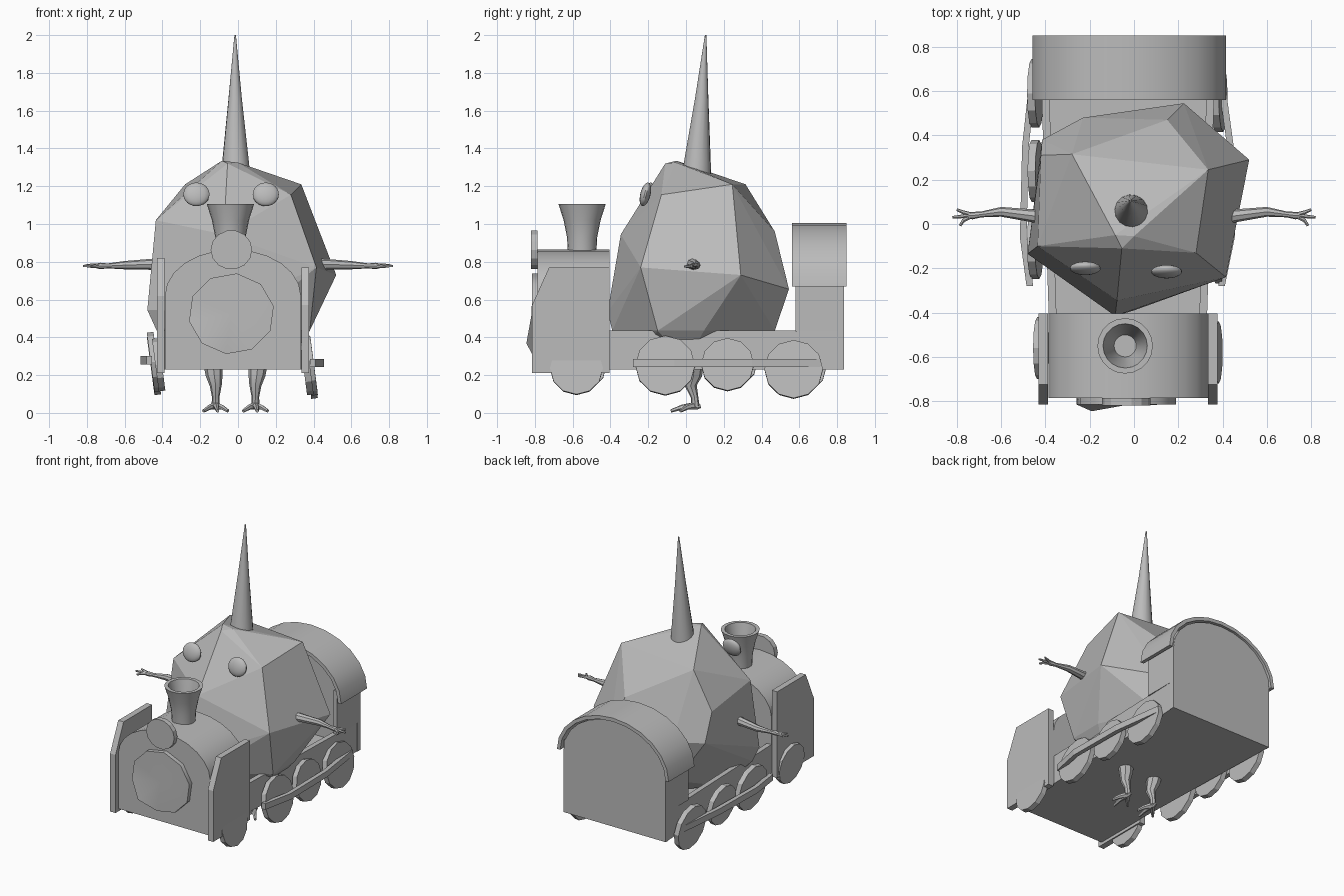
import bpy, bmesh, math
from mathutils import Vector, Matrix

if "Cube" in bpy.data.objects:
    bpy.data.objects.remove(bpy.data.objects["Cube"])

grey = bpy.data.materials.new("plain grey")
grey.diffuse_color = (0.5, 0.5, 0.5, 1)
grey.use_nodes = True
grey.node_tree.nodes["Principled BSDF"].inputs["Base Color"].default_value = grey.diffuse_color


def finish(bm, name, smooth=False):
    bmesh.ops.recalc_face_normals(bm, faces=bm.faces)
    me = bpy.data.meshes.new(name)
    bm.to_mesh(me)
    bm.free()
    ob = bpy.data.objects.new(name, me)
    bpy.context.collection.objects.link(ob)
    me.materials.append(grey)
    if smooth:
        bpy.ops.object.select_all(action='DESELECT')
        ob.select_set(True)
        bpy.context.view_layer.objects.active = ob
        bpy.ops.object.shade_smooth_by_angle(angle=math.radians(40))
    return ob


def prism(name, outline, depth, smooth=False):
    """Extrude a closed 3D outline along a vector."""
    bm = bmesh.new()
    a = [bm.verts.new(p) for p in outline]
    b = [bm.verts.new(Vector(p) + Vector(depth)) for p in outline]
    bm.faces.new(a)
    bm.faces.new(b)
    n = len(a)
    for i in range(n):
        j = (i + 1) % n
        bm.faces.new((a[i], a[j], b[j], b[i]))
    return finish(bm, name, smooth)


def tube(bm, path, sides=8):
    """Add a tapering tube; path holds (x, y, z, radius)."""
    rings = []
    pts = [Vector(p[:3]) for p in path]
    for i, p in enumerate(path):
        d = (pts[min(i + 1, len(pts) - 1)] - pts[max(i - 1, 0)]).normalized()
        u = d.orthogonal().normalized() if i == 0 else (u - d * u.dot(d)).normalized()
        v = d.cross(u)
        rings.append([bm.verts.new(pts[i] + p[3] * (u * math.cos(t) + v * math.sin(t)))
                      for t in (math.tau * k / sides for k in range(sides))])
    for a, b in zip(rings, rings[1:]):
        for k in range(sides):
            m = (k + 1) % sides
            bm.faces.new((a[k], a[m], b[m], b[k]))
    bm.faces.new(rings[0])
    bm.faces.new(rings[-1])


def arch(cx, hw, base, height, y, steps=12):
    return [(cx + hw * math.cos(math.pi * i / steps), y,
             base + height * math.sin(math.pi * i / steps)) for i in range(steps + 1)]


def disc(name, centre, r, thick, sides=12, tilt=0):
    """Wheel-like disc with its axis along x."""
    bm = bmesh.new()
    rot = Matrix.Rotation(tilt, 4, 'Y') @ Matrix.Rotation(math.pi / 2, 4, 'Y')
    bmesh.ops.create_cone(bm, cap_ends=True, segments=sides, radius1=r, radius2=r,
                          depth=thick, matrix=Matrix.Translation(centre) @ rot)
    return finish(bm, name)


# Boiler with arched top
prism("boiler", arch(-0.027, 0.36, 0.62, 0.245, -0.785)
      + [(-0.387, -0.785, 0.23), (0.333, -0.785, 0.23)], (0, 0.38, 0), True)

# Boiler front plate with one rim corner bent outward, and round lamp
bm = bmesh.new()
rim = [(-0.035 + 0.228 * math.cos(t), 0.525 + 0.215 * math.sin(t))
       for t in (math.tau * (i + 0.3) / 10 for i in range(10))]
front = [bm.verts.new((x, -0.845 if i == 6 else -0.815, z)) for i, (x, z) in enumerate(rim)]
back = [bm.verts.new((x, -0.78, z)) for x, z in rim]
hub = bm.verts.new((-0.035, -0.817, 0.525))
for i in range(10):
    j = (i + 1) % 10
    bm.faces.new((front[i], front[j], hub))
    bm.faces.new((front[i], front[j], back[j], back[i]))
bm.faces.new(back)
finish(bm, "boiler_front_plate", True)
prism("lamp", [(-0.035 + 0.11 * math.cos(math.tau * i / 14), -0.82,
                0.863 + 0.104 * math.sin(math.tau * i / 14)) for i in range(14)], (0, 0.035, 0))

# Hollow flared chimney
bm = bmesh.new()
profile = [(0.075, 0.84), (0.08, 0.93), (0.098, 1.02), (0.125, 1.105),
           (0.1, 1.105), (0.075, 1.0), (0.05, 0.88)]
vs = [bm.verts.new((r - 0.04, -0.55, z)) for r, z in profile]
es = [bm.edges.new(e) for e in zip(vs, vs[1:])]
bmesh.ops.spin(bm, geom=vs + es, cent=(-0.04, -0.55, 0), axis=(0, 0, 1),
               angle=math.tau, steps=20, use_duplicate=False)
bmesh.ops.remove_doubles(bm, verts=bm.verts, dist=0.0005)
bmesh.ops.holes_fill(bm, edges=bm.edges, sides=0)
finish(bm, "chimney", True)

# Open tray: floor and two side walls spreading toward the back
prism("tray_floor", [(-0.38, -0.41, 0.23), (0.33, -0.41, 0.23),
                     (0.37, 0.835, 0.23), (-0.42, 0.835, 0.23)], (0, 0, 0.03))
for side, xf, xb in (("left", -0.385, -0.425), ("right", 0.33, 0.37)):
    t = 0.035 if side == "left" else -0.035
    prism(side + "_tray_wall", [(xf, -0.41, 0.23), (xb, 0.835, 0.23), (xb + t, 0.835, 0.23),
                                (xf + t, -0.41, 0.23)], (0, 0, 0.205))

# Cab: side walls, arched back wall, curved roof
for side, x in (("left", -0.425), ("right", 0.34)):
    prism(side + "_cab_wall", [(x, 0.58, 0.43), (x, 0.835, 0.43), (x, 0.835, 0.74),
                               (x, 0.58, 0.74)], (0.03, 0, 0))
prism("cab_back_wall", arch(-0.0275, 0.4, 0.67, 0.305, 0.805)
      + [(-0.4275, 0.805, 0.23), (0.3725, 0.805, 0.23)], (0, 0.032, 0))
prism("cab_roof", arch(-0.022, 0.437, 0.67, 0.335, 0.56)
      + arch(-0.022, 0.412, 0.67, 0.31, 0.56)[::-1], (0, 0.29, 0), True)

# Front side shields with a cut corner
for side, x, lift in (("left", -0.43, 0.05), ("right", 0.335, 0)):
    prism(side + "_shield", [(x, -0.815, 0.21), (x, -0.405, 0.21), (x, -0.405, 0.77 + lift),
                             (x, -0.725, 0.77 + lift), (x, -0.815, 0.57 + lift)], (0.042, 0, 0))

# Wheels: y, z, radius on each side
for i, (y, z, r) in enumerate(((-0.58, 0.235, 0.14), (-0.11, 0.25, 0.158),
                               (0.22, 0.255, 0.14), (0.57, 0.23, 0.155))):
    disc(f"right_wheel_{i}", (0.365 if i == 0 else 0.385, y, z), r, 0.035, 12, -0.13)
    disc(f"left_wheel_{i}", (-0.42 if i == 0 else -0.445, y + 0.02, z + 0.02), r, 0.035, 12, -0.13)

# Bent coupling rods
for side, z, xs in (("left", 0.257, (-0.485, -0.515, -0.505, -0.465)),
                    ("right", 0.242, (0.41, 0.455, 0.45, 0.4))):
    ys = (-0.28, -0.06, 0.35, 0.715)
    t = 0.03 if side == "left" else -0.03
    prism(side + "_rod", [(x, y, z) for x, y in zip(xs, ys)]
          + [(x + t, y, z) for x, y in zip(xs[::-1], ys[::-1])], (0, 0, 0.043))

# Faceted boulder body
bm = bmesh.new()
for p in ((-0.085, -0.05, 1.335), (0, -0.055, 1.325), (-0.055, -0.11, 1.32),
          (0.335, 0.245, 1.21), (0.28, -0.13, 1.155), (-0.28, 0.315, 1.21),
          (0.15, 0.47, 0.96), (0.225, 0.545, 0.655), (0.52, 0.29, 0.73),
          (0.415, -0.24, 0.77), (-0.077, -0.345, 0.945), (-0.085, -0.415, 0.535),
          (-0.435, -0.1, 1.02), (-0.48, -0.135, 0.545), (-0.415, 0.38, 0.75),
          (-0.42, 0.31, 0.95), (-0.23, 0.48, 0.75), (0.38, -0.15, 0.435),
          (0.38, 0.095, 0.435), (0.2, 0.47, 0.435), (-0.2, 0.4, 0.435),
          (-0.43, -0.13, 0.435), (0, -0.39, 0.435), (0.25, 0, 0.27),
          (0, 0.3, 0.27), (-0.28, 0, 0.27), (0, -0.25, 0.27)):
    bm.verts.new(p)
bmesh.ops.convex_hull(bm, input=bm.verts)
bmesh.ops.dissolve_limit(bm, angle_limit=math.radians(4), verts=bm.verts, edges=bm.edges)
finish(bm, "boulder_body")

# Tall horn
bm = bmesh.new()
tube(bm, [(-0.013, 0.052, 1.2, 0.083), (-0.013, 0.06, 1.32, 0.072),
          (-0.015, 0.083, 1.66, 0.036), (-0.015, 0.104, 2.0, 0.004)], 14)
finish(bm, "horn", True)

# Flattened eyes
for side, x, y in (("left", -0.22, -0.2), ("right", 0.147, -0.215)):
    bm = bmesh.new()
    bmesh.ops.create_uvsphere(bm, u_segments=18, v_segments=12, radius=1)
    tilt = Matrix.Rotation(-0.25, 4, 'X') @ Matrix.Diagonal((0.07, 0.027, 0.064, 1))
    bmesh.ops.transform(bm, matrix=Matrix.Translation((x, y, 1.157)) @ tilt, verts=bm.verts)
    finish(bm, side + "_eye", True)

# Arms with three fingers, legs with three front toes and a heel
for side, s in (("left", -1), ("right", 1)):
    bm = bmesh.new()
    tube(bm, [(s * 0.4, 0.03, 0.787, 0.033), (s * 0.48, 0.04, 0.786, 0.028),
              (s * 0.6, 0.055, 0.782, 0.022), (s * 0.69, 0.043, 0.778, 0.013),
              (s * 0.73, 0.038, 0.778, 0.017), (s * 0.75, 0.037, 0.778, 0.012)])
    for x, y, z in ((0.8, 0.065, 0.782), (0.82, 0.03, 0.778), (0.785, -0.008, 0.775)):
        tube(bm, [(s * 0.725, 0.04, 0.778, 0.011),
                  (s * 0.77, (y + 0.04) / 2, z, 0.009), (s * x, y, z, 0.006)], 6)
    finish(bm, side + "_arm", True)

    bm = bmesh.new()
    c = -0.013 + s * 0.105
    tube(bm, [(c + s * 0.015, 0.045, 0.27, 0.052), (c + s * 0.008, 0.04, 0.2, 0.045),
              (c, 0.025, 0.145, 0.032), (c, 0.045, 0.085, 0.02), (c, 0.05, 0.035, 0.022)])
    for dx, y in ((-0.065, -0.03), (0.01, -0.08), (0.065, -0.03), (0, 0.078)):
        tube(bm, [(c, 0.045, 0.038, 0.02), (c + dx * 0.5, (y + 0.04) / 2, 0.03, 0.014),
                  (c + dx, y, 0.01 if y < 0 else 0.035, 0.009)], 6)
    finish(bm, side + "_leg", True)
